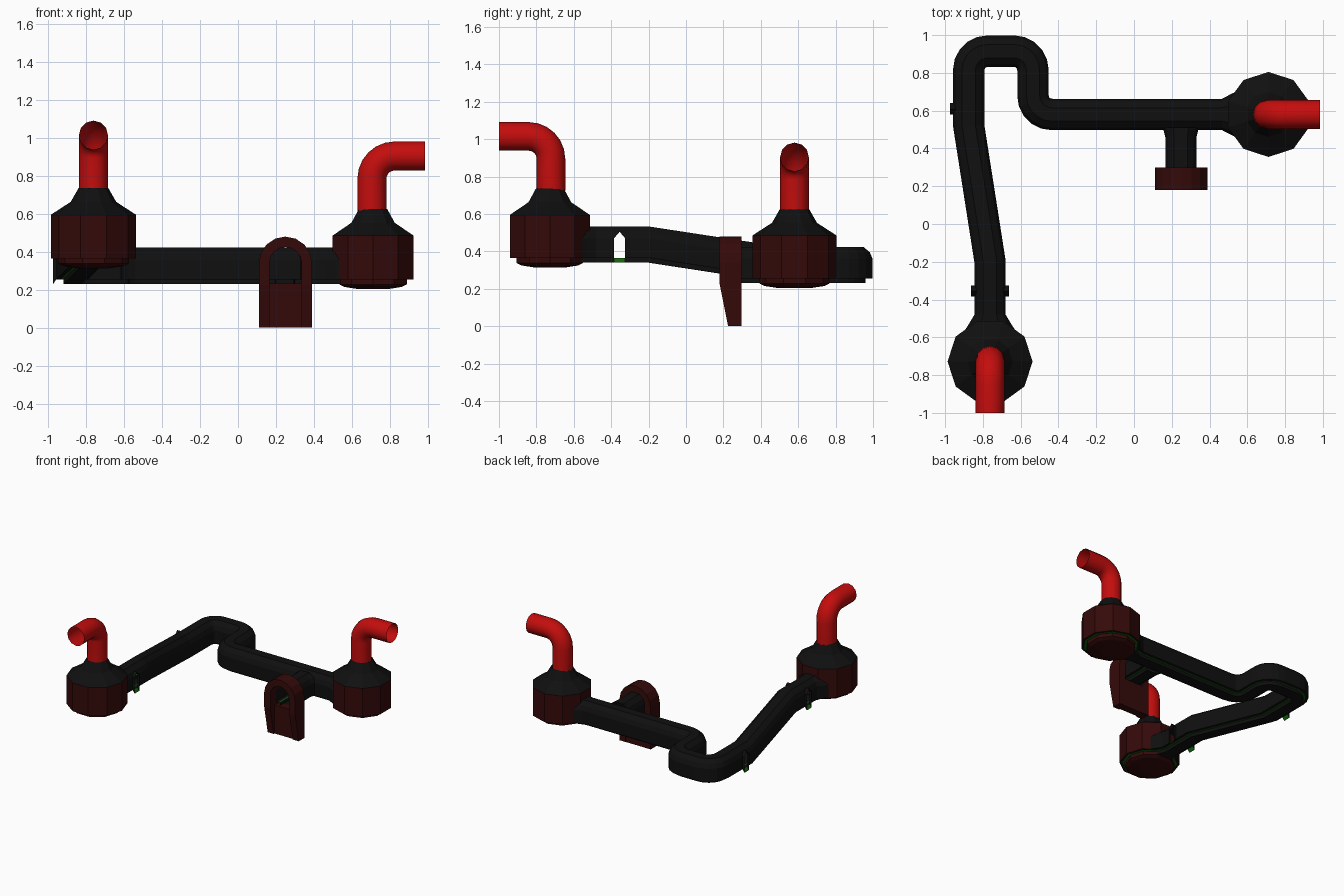
import bpy, bmesh, math
from mathutils import Vector

if "Cube" in bpy.data.objects:
    bpy.data.objects.remove(bpy.data.objects["Cube"])


def material(name, rgb):
    m = bpy.data.materials.new(name)
    m.diffuse_color = (*rgb, 1)
    m.use_nodes = True
    m.node_tree.nodes["Principled BSDF"].inputs["Base Color"].default_value = m.diffuse_color
    return m


BLACK = material("black", (0.005, 0.005, 0.005))
MAROON = material("dark_red", (0.035, 0.003, 0.003))
RED = material("red", (0.55, 0.004, 0.004))
GREEN = material("green", (0.005, 0.13, 0.003))


def make(name, bm, mats):
    bmesh.ops.recalc_face_normals(bm, faces=bm.faces)
    me = bpy.data.meshes.new(name)
    bm.to_mesh(me)
    bm.free()
    for m in mats:
        me.materials.append(m)
    ob = bpy.data.objects.new(name, me)
    bpy.context.collection.objects.link(ob)
    return ob


# corridor cross-section: walls, chamfered roof, ledges with green strips, sunken floor
HALF = [(.0825, 0), (.0825, .105), (.068, .14), (.035, .168)]
FLOOR = [(.058, 0), (.045, 0), (.045, -.025)]
SECTION = ([(-x, z) for x, z in HALF] + [(x, z) for x, z in reversed(HALF)]
           + FLOOR + [(-x, z) for x, z in reversed(FLOOR)])
STRIPS = (8, 12)
WALLS = {-1: (0, 1), 1: (6, 5)}      # wall and chamfer face per side


def corridor(name, path, windows=()):
    """path: (x, y, z, width scale); windows: (first section, side)."""
    bm = bmesh.new()
    rings = []
    P = [Vector(p[:2]) for p in path]
    for i, (x, y, z, w) in enumerate(path):
        a = (P[i] - P[i - 1]).normalized() if i else (P[1] - P[0]).normalized()
        b = (P[i + 1] - P[i]).normalized() if i < len(P) - 1 else a
        t = (a + b).normalized()
        k = w / t.dot(a)
        rings.append([bm.verts.new((x + t.y * o * k, y - t.x * o * k, z + h)) for o, h in SECTION])
    n = len(SECTION)
    walls = {(s + d, WALLS[side][0]) for s, side in windows for d in (0, 1)}
    peaks = {(s + d, WALLS[side][1]): d for s, side in windows for d in (0, 1)}
    for i, (r, q) in enumerate(zip(rings, rings[1:])):
        for j in range(n):
            k = (j + 1) % n
            if (i, j) in walls:
                continue
            if (i, j) in peaks:      # keep the triangle beside the pointed window top
                lo, hi = (j, k) if j == 1 else (k, j)
                vs = (q[lo], q[hi], r[hi]) if peaks[i, j] else (r[lo], r[hi], q[hi])
                bm.faces.new(vs)
                continue
            f = bm.faces.new((r[j], r[k], q[k], q[j]))
            f.material_index = 1 if j in STRIPS else 0
    return make(name, bm, (BLACK, GREEN))


def arc(cx, cy, r, a0, a1, z, steps=5):
    return [(cx + r * math.cos(math.radians(a0 + (a1 - a0) * i / steps)),
             cy + r * math.sin(math.radians(a0 + (a1 - a0) * i / steps)), z, 1)
            for i in range(steps + 1)]


# main winding corridor
HI, LO = .365, .255
main = [(-.762, -.56, HI, 1.6), (-.762, -.535, HI, 1.4), (-.762, -.48, HI, 1),
        (-.762, -.385, HI, 1), (-.762, -.355, HI, 1), (-.762, -.325, HI, 1),
        (-.762, -.2, HI, 1), (-.875, .52, LO, 1),
        (-.875, .58, LO, 1), (-.875, .61, LO, 1), (-.875, .64, LO, 1)]
main += arc(-.775, .815, .1, 180, 90, LO) + arc(-.635, .815, .1, 90, 0, LO)
main += arc(-.435, .68, .1, 180, 270, LO)
main += [(.465, .58, LO, 1), (.52, .58, LO, 1.35), (.55, .58, LO, 1.5)]
corridor("main_corridor", main, [(3, -1), (3, 1), (8, -1)])

# short side corridor
corridor("side_corridor", [(.248, .51, LO, 1.15), (.248, .46, LO, 1), (.248, .25, LO, 1)])


# window surrounds: pointed, open sleeves with a green sloping sill
def window(name, x, y, z, side):
    bm = bmesh.new()
    shape = [(-.03, 0), (-.03, .105), (0, .14), (.03, .105), (.03, 0)]
    inner = [bm.verts.new((x + side * (.068 if h > .12 else .0825), y + d, z + h)) for d, h in shape]
    outer = [bm.verts.new((x + side * .1, y + d, z + (h if h else -.025))) for d, h in shape]
    for i in range(5):
        k = (i + 1) % 5
        f = bm.faces.new((inner[i], inner[k], outer[k], outer[i]))
        f.material_index = int(i == 4)
    make(name, bm, (BLACK, GREEN))


window("window_surround_left", -.762, -.355, HI, -1)
window("window_surround_right", -.762, -.355, HI, 1)
window("window_surround_rear", -.875, .61, LO, -1)


# ten-sided chambers
def chamber(name, cx, cy, z, turn):
    prof = [(.08, -.052), (.16, -.04), (.187, -.027), (.187, 0), (.205, 0), (.225, 0),
            (.225, .23), (.12, .298), (.079, .37)]
    mats = [1, 1, 1, 2, 0, 1, 0, 0]
    bm = bmesh.new()
    rings = [[bm.verts.new((cx + r * math.cos(turn + i * math.tau / 10),
                            cy + r * math.sin(turn + i * math.tau / 10), z + h))
              for i in range(10)] for r, h in prof]
    bm.faces.new(rings[0]).material_index = 1
    for a, b, m in zip(rings, rings[1:], mats):
        for i in range(10):
            k = (i + 1) % 10
            bm.faces.new((a[i], a[k], b[k], b[i])).material_index = m
    make(name, bm, (BLACK, MAROON, GREEN))


chamber("front_chamber", -.762, -.728, HI, 0)
chamber("right_chamber", .712, .58, LO, math.pi / 2)


# bent red pipes, open at the end
def pipe(name, x, y, z, dx, dy, length):
    R, top = .12, z + .65
    pts = [(0, z + .36)]
    pts += [(R - R * math.cos(a), top - R + R * math.sin(a))
            for a in (math.pi / 2 * i / 6 for i in range(7))]
    pts.append((length, top))
    bm = bmesh.new()
    rings = []
    for i, (d, h) in enumerate(pts):
        a = min(max((i - 1) / 6, 0), 1) * math.pi / 2
        out, up = math.cos(a), -math.sin(a)      # in-plane normal of the path
        ring = []
        for j in range(12):
            t = j * math.tau / 12
            u, v = .0765 * math.cos(t), .0765 * math.sin(t)
            q = d + u * out
            ring.append(bm.verts.new((x + dx * q - dy * v, y + dy * q + dx * v, h + u * up)))
        rings.append(ring)
    for a, b in zip(rings, rings[1:]):
        for j in range(12):
            k = (j + 1) % 12
            bm.faces.new((a[j], a[k], b[k], b[j])).smooth = True
    make(name, bm, (RED,))


pipe("front_pipe", -.762, -.722, HI, 0, -1, .278)
pipe("right_pipe", .706, .58, LO, 1, 0, .279)


# arched doorway with a slanted foot
def arch_line(r):
    pts = [(-r, 0), (-r, .225)]
    pts += [(-r * math.cos(math.pi * i / 8), .34 + r * math.sin(math.pi * i / 8)) for i in range(9)]
    return pts + [(r, .225), (r, 0)]


def front_y(z):
    return .18 + .045 * max(0, 1 - z / .225)


bm = bmesh.new()
loops = []
for r, back in ((.14, 0), (.14, 1), (.085, 1), (.085, 0)):
    loops.append([bm.verts.new((.25 + x, .298 if back else front_y(z), z)) for x, z in arch_line(r)])
for a, b in zip(loops, loops[1:] + loops[:1]):
    for i in range(len(a) - 1):
        bm.faces.new((a[i], a[i + 1], b[i + 1], b[i]))
for end in (0, -1):
    bm.faces.new([l[end] for l in loops])
make("arched_doorway", bm, (MAROON,))

# recessed panel below the doorway
bm = bmesh.new()
bmesh.ops.create_cube(bm, size=1)
for v in bm.verts:
    v.co = (.25 + v.co.x * .17, .235 if v.co.y < 0 else .297, .0 if v.co.z < 0 else .232)
make("doorway_panel", bm, (MAROON,))
